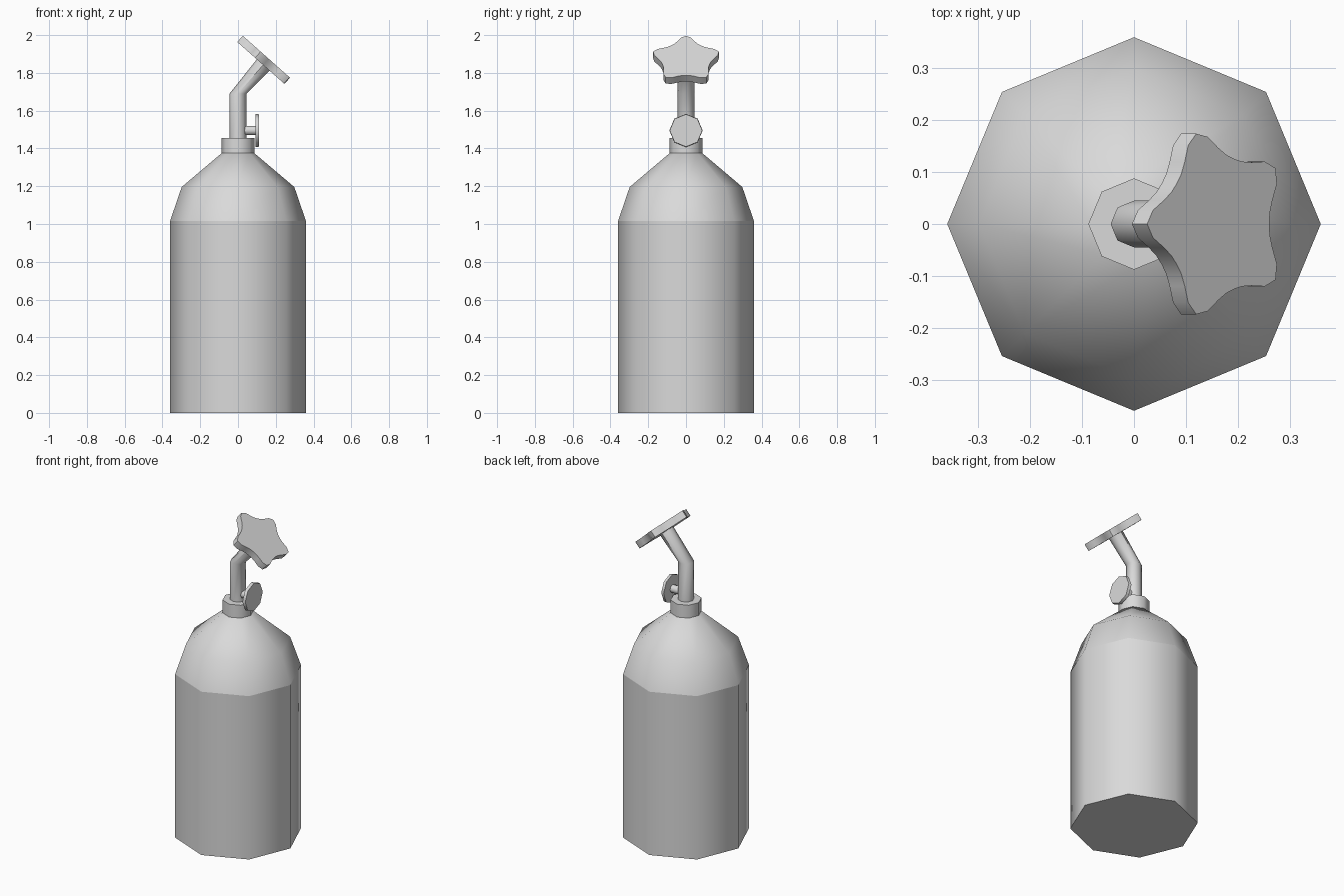
import bpy, bmesh, math
from mathutils import Vector, Matrix

cube = bpy.data.objects.get("Cube")
if cube:
    bpy.data.objects.remove(cube, do_unlink=True)

grey = bpy.data.materials.new("light grey")
grey.use_nodes = True
color = (0.7, 0.7, 0.7, 1)
grey.diffuse_color = color
grey.node_tree.nodes["Principled BSDF"].inputs["Base Color"].default_value = color

SIDES = 8


def ring(radius, center, tilt=0.0, sides=SIDES):
    """Points of a ring turned about y; radius is a number or a function of angle."""
    turn = Matrix.Rotation(tilt, 3, 'Y')
    points = []
    for i in range(sides):
        a = 2 * math.pi * i / sides
        r = radius(a) if callable(radius) else radius
        points.append(turn @ Vector((r * math.cos(a), r * math.sin(a), 0)) + Vector(center))
    return points


def loft(name, rings):
    """Skin a list of rings and close both ends."""
    bm = bmesh.new()
    loops = [[bm.verts.new(p) for p in points] for points in rings]
    n = len(loops[0])
    for low, high in zip(loops, loops[1:]):
        for i in range(n):
            j = (i + 1) % n
            bm.faces.new((low[i], low[j], high[j], high[i]))
    bm.faces.new(loops[0][::-1])
    bm.faces.new(loops[-1])
    bmesh.ops.recalc_face_normals(bm, faces=bm.faces)
    mesh = bpy.data.meshes.new(name)
    bm.to_mesh(mesh)
    bm.free()
    mesh.materials.append(grey)
    obj = bpy.data.objects.new(name, mesh)
    bpy.context.collection.objects.link(obj)
    bpy.ops.object.select_all(action='DESELECT')
    obj.select_set(True)
    bpy.context.view_layer.objects.active = obj
    bpy.ops.object.shade_smooth_by_angle(angle=math.radians(50))
    return obj


def upright(name, profile):
    return loft(name, [ring(r, (0, 0, z)) for r, z in profile])


# Tank, shoulder and collar
upright("tank_body", [(0.36, 0), (0.36, 1.015)])
upright("tank_shoulder", [(0.36, 1.015), (0.298, 1.196), (0.083, 1.378)])
upright("collar", [(0.088, 1.375), (0.088, 1.455)])

# Bent valve pipe
TILT = math.radians(41.6)
axis = Vector((math.sin(TILT), 0, math.cos(TILT)))
knob_base = Vector((0.133, 0, 1.842))
loft("valve_pipe", [ring(0.045, (0, 0, 1.45)), ring(0.045, (0, 0, 1.69)),
                    ring(0.045, knob_base + axis * 0.005, TILT)])


# Five-lobed hand knob, one lobe pointing up
LOBE = [0.183, 0.170, 0.147, 0.135, 0.132]


def lobe_radius(a):
    step = round((a - math.pi) / (2 * math.pi) * 40) % 8
    return LOBE[min(step, 8 - step)]


loft("star_knob", [ring(lobe_radius, knob_base + axis * d, TILT, 40) for d in (0, 0.044)])

# Side gauge on a short stem
QUARTER = math.pi / 2
loft("gauge_stem", [ring(0.025, (x, 0, 1.495), QUARTER) for x in (0.02, 0.095)])
loft("gauge_dial", [ring(r, (x, 0, 1.495), QUARTER) for r, x in ((0.088, 0.092), (0.086, 0.11))])
